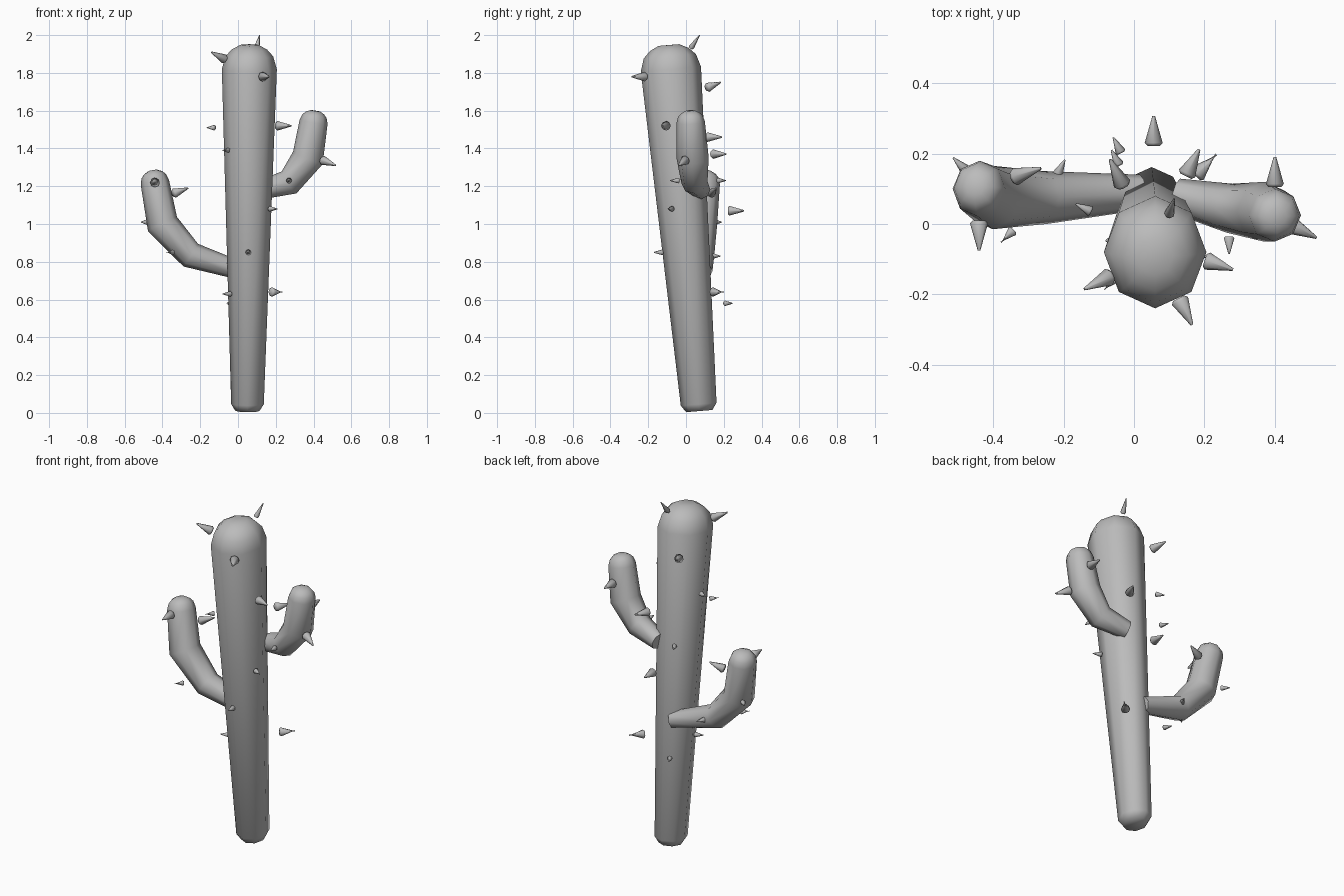
import bpy, bmesh, math
from mathutils import Vector

default = bpy.data.objects.get("Cube")
if default:
    bpy.data.objects.remove(default, do_unlink=True)

GREY = (0.5, 0.5, 0.5, 1)
mat = bpy.data.materials.new("plain grey")
mat.use_nodes = True
mat.diffuse_color = GREY
mat.node_tree.nodes["Principled BSDF"].inputs["Base Color"].default_value = GREY

SIDES = 8
LONG, SHORT = 0.085, 0.05
HEADINGS = {
    "left": Vector((1, 0, 0)),
    "right": Vector((-1, 0, 0)),
    "front": Vector((0, -1, 0)),
    "back": Vector((0, 1, 0)),
}


def loft(name, points, radii, squash=1):
    """Skin rings square to a path and close both ends."""
    bm = bmesh.new()
    rings = []
    last = len(points) - 1
    for i, (point, radius) in enumerate(zip(points, radii)):
        before = (points[max(i, 1)] - points[max(i, 1) - 1]).normalized()
        after = (points[min(i + 1, last)] - points[min(i, last - 1)]).normalized()
        along = (before + after).normalized()
        lying = abs(along.y) > abs(along.x) + abs(along.z)
        reference = HEADINGS["left"] if lying else HEADINGS["back"]
        across = reference.cross(along).normalized()
        up = along.cross(across)
        ring = []
        for k in range(SIDES):
            angle = math.tau * k / SIDES
            offset = across * math.cos(angle) * squash + up * math.sin(angle)
            ring.append(bm.verts.new(point + offset * radius))
        rings.append(ring)
    for low, high in zip(rings, rings[1:]):
        for k in range(SIDES):
            n = (k + 1) % SIDES
            bm.faces.new((low[k], low[n], high[n], high[k]))
    bm.faces.new(rings[0])
    bm.faces.new(rings[-1])
    bmesh.ops.recalc_face_normals(bm, faces=bm.faces)
    for face in bm.faces:
        face.smooth = True
    mesh = bpy.data.meshes.new(name)
    bm.to_mesh(mesh)
    bm.free()
    mesh.set_sharp_from_angle(angle=math.radians(60))
    mesh.materials.append(mat)
    bpy.context.collection.objects.link(bpy.data.objects.new(name, mesh))


def stem(name, points, radii, squash):
    """Loft a stem whose far end is finished with a dome."""
    end, radius = points[-1], radii[-1]
    along = (end - points[-2]).normalized()
    angles = [math.radians(a) for a in (30, 50, 70)]
    dome = [end + along * radius * 0.85 * math.sin(a) for a in angles]
    loft(name, points + dome, radii + [radius * math.cos(a) for a in angles], squash)


def spike(name, anchor, height, heading, reach, length, rise=0):
    """Blunt cone facing away from an anchor; heading is a sum of direction words."""
    outward = sum((HEADINGS[word] for word in heading.split()), Vector()).normalized()
    base = anchor + outward * reach
    base.z = height
    tip = base + outward * length + Vector((0, 0, rise))
    radius = length * 0.3
    foot = base.lerp(tip, 0.1)
    loft(name, [base, foot, tip], [radius * 0.7, radius, radius * 0.15])


# Leaning trunk, wider towards the top
foot = Vector((0.05, 0.07, 0.01))
crown = Vector((0.06, -0.08, 1.82))
stem("trunk", [foot, foot.lerp(crown, 0.02), crown], [0.07, 0.095, 0.16], squash=0.91)

# Right arm, rooted in the back of the trunk
right_knee = Vector((-0.25, 0.075, 0.835))
right_elbow = Vector((-0.4, 0.075, 1))
right_tip = Vector((-0.44, 0.1, 1.22))
right_root = Vector((0.02, 0.09, 0.75))
stem("right_arm", [right_root, right_knee, right_elbow, right_tip],
     [0.05, 0.075, 0.09, 0.08], squash=0.95)

# Left arm, higher and shorter
left_root = Vector((0.12, 0.08, 1.18))
left_knee = Vector((0.27, 0.045, 1.22))
left_elbow = Vector((0.37, 0.035, 1.35))
left_tip = Vector((0.4, 0.025, 1.54))
stem("left_arm", [left_root, left_knee, left_elbow, left_tip],
     [0.05, 0.07, 0.085, 0.075], squash=1)


def trunk_spike(name, height, heading, reach, length, rise=0):
    centre = foot.lerp(crown, height / crown.z)
    spike("trunk_spike_" + name, centre, height, heading, reach, length, rise)


# Trunk spikes, from the top down
trunk_spike("crown", 1.93, "left back back back", 0.12, SHORT, rise=0.07)
trunk_spike("shoulder", 1.87, "right right front", 0.14, LONG, rise=0.04)
trunk_spike("upper_front", 1.78, "front front left", 0.15, LONG)
trunk_spike("upper_back", 1.72, "right back back", 0.2, LONG, rise=0.03)
trunk_spike("upper_left", 1.52, "left left left front", 0.15, LONG)
trunk_spike("upper_right", 1.51, "right right back", 0.2, SHORT)
trunk_spike("middle_front", 1.39, "right front", 0.15, SHORT)
trunk_spike("middle_left", 1.37, "left back back", 0.2, LONG)
trunk_spike("middle_right", 1.23, "right back back", 0.22, SHORT)
trunk_spike("middle_side", 1.08, "left left front", 0.12, SHORT)
trunk_spike("middle_back", 1.07, "back", 0.24, LONG)
trunk_spike("lower_front", 0.85, "front", 0.12, SHORT)
trunk_spike("lower_left", 0.64, "left back", 0.17, LONG)
trunk_spike("lower_right", 0.63, "right right front", 0.1, SHORT)
trunk_spike("lower_back", 0.58, "right back back", 0.2, SHORT)

# Left arm spikes
spike("left_arm_spike_back", left_tip, 1.46, "back", 0.08, LONG)
spike("left_arm_spike_side", left_elbow, 1.34, "left left front", 0.08, LONG, rise=-0.03)
spike("left_arm_spike_front", left_knee, 1.23, "front", 0.08, SHORT)

# Right arm spikes
spike("right_arm_spike_front", right_tip, 1.22, "front", 0.09, LONG)
spike("right_arm_spike_inner", right_tip, 1.16, "left left left back", 0.1, LONG, rise=0.03)
spike("right_arm_spike_back", right_elbow, 1.01, "right back", 0.11, SHORT)
spike("right_arm_spike_low_back", right_knee, 0.83, "left back back", 0.07, SHORT)
spike("right_arm_spike_low_front", right_knee, 0.85, "right front", 0.13, SHORT)
